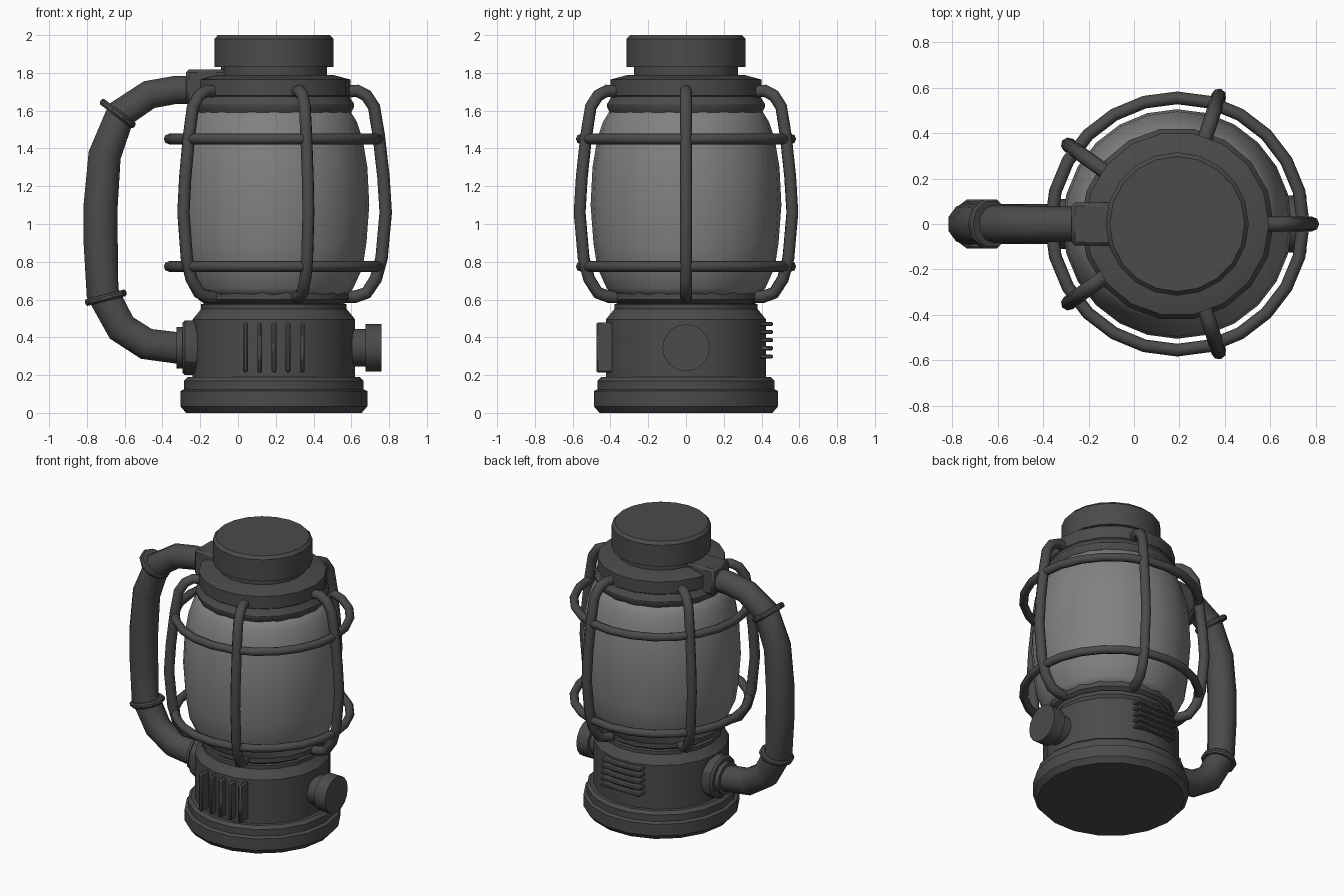
import bpy, bmesh, math
from mathutils import Vector

if "Cube" in bpy.data.objects:
    bpy.data.objects.remove(bpy.data.objects["Cube"])

AX = 0.19  # x position of the lantern's vertical axis


def material(name, v):
    m = bpy.data.materials.new(name)
    m.diffuse_color = (v, v, v, 1)
    m.use_nodes = True
    m.node_tree.nodes["Principled BSDF"].inputs["Base Color"].default_value = m.diffuse_color
    return m


DARK = material("dark_metal", 0.07)
GLASS = material("frosted_glass", 0.22)


def finish(ob, name, mat=DARK, angle=30):
    ob.name = name
    ob.data.materials.clear()
    ob.data.materials.append(mat)
    bpy.ops.object.select_all(action='DESELECT')
    ob.select_set(True)
    bpy.context.view_layer.objects.active = ob
    bpy.ops.object.shade_smooth_by_angle(angle=math.radians(angle))
    return ob


def lathe(name, profile, sides=18, loc=(AX, 0, 0), axis=(0, 0, 1), mat=DARK, angle=30):
    """Closed turned solid from (radius, height) points."""
    bm = bmesh.new()
    rings = []
    for r, z in profile:
        rings.append([bm.verts.new((r * math.cos(2 * math.pi * i / sides),
                                    r * math.sin(2 * math.pi * i / sides), z)) for i in range(sides)])
    for a, b in zip(rings, rings[1:]):
        for i in range(sides):
            j = (i + 1) % sides
            bm.faces.new((a[i], a[j], b[j], b[i]))
    bm.faces.new(rings[0][::-1])
    bm.faces.new(rings[-1])
    bmesh.ops.recalc_face_normals(bm, faces=bm.faces)
    me = bpy.data.meshes.new(name)
    bm.to_mesh(me)
    bm.free()
    ob = bpy.data.objects.new(name, me)
    bpy.context.collection.objects.link(ob)
    ob.location = loc
    ob.rotation_euler = Vector((0, 0, 1)).rotation_difference(Vector(axis)).to_euler()
    return finish(ob, name, mat, angle)


def tube(name, path, res, loc=(0, 0, 0), turn=0):
    """Round tube along (x, z, radius) points, turned about z."""
    cu = bpy.data.curves.new(name, 'CURVE')
    cu.dimensions = '3D'
    cu.bevel_depth = 1
    cu.bevel_resolution = res
    cu.use_fill_caps = True
    sp = cu.splines.new('POLY')
    sp.points.add(len(path) - 1)
    for p, (x, z, r) in zip(sp.points, path):
        p.co = (x, 0, z, 1)
        p.radius = r
    ob = bpy.data.objects.new(name, cu)
    bpy.context.collection.objects.link(ob)
    ob.location = loc
    ob.rotation_euler.z = turn
    bpy.ops.object.select_all(action='DESELECT')
    ob.select_set(True)
    bpy.context.view_layer.objects.active = ob
    bpy.ops.object.convert(target='MESH')
    return finish(bpy.context.object, name, angle=50)


def box(name, loc, size, bevel):
    bpy.ops.mesh.primitive_cube_add(size=1, location=loc)
    ob = bpy.context.object
    ob.scale = size
    bpy.ops.object.transform_apply(location=False, rotation=False, scale=True)
    b = ob.modifiers.new("bevel", 'BEVEL')
    b.width = bevel
    b.segments = 1
    return finish(ob, name)


# Base housing, glass globe and top cap
lathe("base", [(.465, 0), (.495, .035), (.495, .115), (.475, .125), (.475, .17), (.455, .19), (.43, .19),
               (.43, .495), (.385, .55), (.385, .575), (.37, .58), (.40, .60), (.40, .65)])
lathe("glass_globe", [(.39, .62), (.42, .66), (.47, .77), (.49, .90), (.505, 1.10), (.495, 1.30),
                      (.47, 1.45), (.44, 1.54), (.39, 1.62)], 24, mat=GLASS, angle=60)
lathe("collar", [(.40, 1.59), (.41, 1.59), (.425, 1.62), (.425, 1.635), (.405, 1.665), (.40, 1.675),
                 (.405, 1.68), (.405, 1.765), (.31, 1.79), (.28, 1.79), (.28, 1.84)])
lathe("cap", [(.28, 1.83), (.315, 1.83), (.315, 1.98), (.297, 2.0)], 20)

# Wire cage: five upright bars and two hoops
bar = [(.37, 1.70), (.44, 1.705), (.49, 1.68), (.53, 1.62), (.555, 1.47), (.58, 1.25), (.592, 1.06),
       (.57, .82), (.54, .71), (.49, .635), (.43, .615), (.37, .615)]
for i in range(5):
    tube(f"cage_bar_{i + 1}", [(r, z, .033) for r, z in bar], 2, (AX, 0, 0), math.radians(72 * i))
for n, z in (("upper", 1.45), ("lower", .775)):
    bpy.ops.mesh.primitive_torus_add(location=(AX, 0, z), major_radius=.555, minor_radius=.028,
                                     major_segments=24, minor_segments=8)
    finish(bpy.context.object, n + "_hoop", angle=50)

# Handle with clamps and mounts
tube("handle", [(-.22, 1.71, .077), (-.33, 1.71, .078), (-.47, 1.685, .08), (-.62, 1.585, .085),
                (-.706, 1.365, .091), (-.727, 1.10, .095), (-.727, .90, .095), (-.717, .635, .091),
                (-.617, .45, .088), (-.485, .365, .088), (-.25, .335, .088)], 3)
clamp = [(.105, -.018), (.113, -.008), (.113, .008), (.105, .018)]
lathe("upper_clamp", clamp, 10, (-.637, 0, 1.585), (.6, 0, .79))
lathe("lower_clamp", clamp, 10, (-.70, 0, .61), (-.25, 0, .97))
box("handle_top_mount", (-.165, 0, 1.728), (.22, .19, .18), .015)
lathe("handle_bottom_mount", [(.145, .19 - .36), (.145, .085), (.13, .10), (.11, .10), (.11, .13)], 12,
      (-.195, 0, .345), (-1, 0, 0))

# Side knob
lathe("knob", [(.10, 0), (.10, .12), (.125, .12), (.125, .205)], 16, (.555, 0, .345), (1, 0, 0))

# Front vertical fins and rear horizontal fins
for i in range(5):
    k = i - 2
    box(f"front_fin_{i + 1}", (AX + .075 * k, -.425, .347), (.026, .10, .265), .008)
    box(f"rear_fin_{i + 1}", (AX, .415, .385 + .043 * k), (.30, .09, .022), .006)
